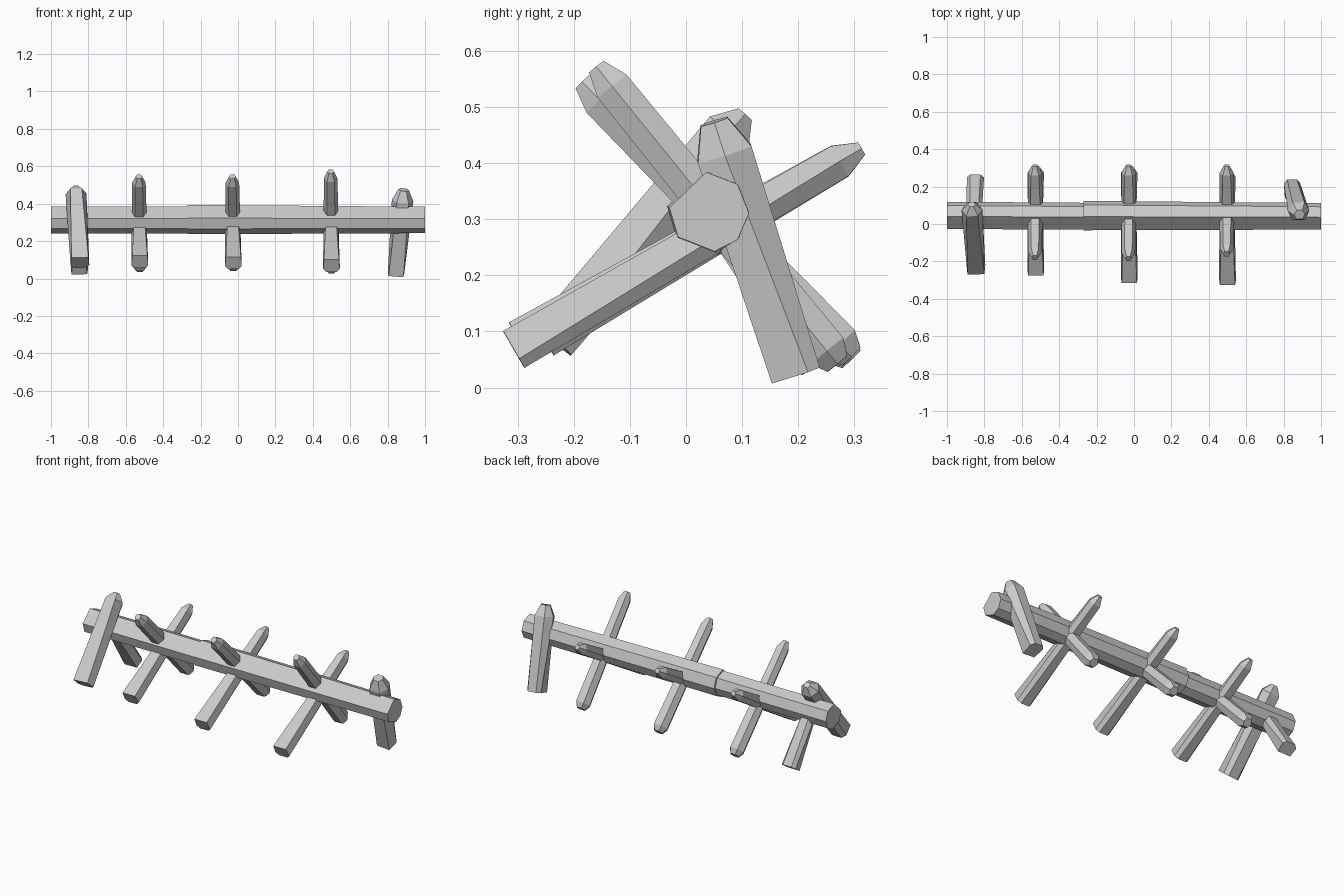
import bpy, bmesh, math
from mathutils import Vector

if "Cube" in bpy.data.objects:
    bpy.data.objects.remove(bpy.data.objects["Cube"])


def loft(name, rings):
    """Skin a list of equal-length point rings and close both ends."""
    bm = bmesh.new()
    vr = [[bm.verts.new(p) for p in r] for r in rings]
    n = len(vr[0])
    for a, b in zip(vr, vr[1:]):
        for i in range(n):
            bm.faces.new((a[i], a[(i + 1) % n], b[(i + 1) % n], b[i]))
    bm.faces.new(vr[0])
    bm.faces.new(vr[-1])
    bmesh.ops.recalc_face_normals(bm, faces=bm.faces)
    me = bpy.data.meshes.new(name)
    bm.to_mesh(me)
    bm.free()
    ob = bpy.data.objects.new(name, me)
    bpy.context.collection.objects.link(ob)
    return ob


# Hewn stake sections: squarish butt, hexagonal shaft
BUTT = [(-.9, -1), (.9, -1), (1, .5), (.6, 1), (-.6, 1), (-1, .5)]
HEX = [(-.55, -1), (.55, -1), (1, 0), (.55, 1), (-.55, 1), (-1, 0)]


def stake(name, a, b, butt, top, tip=.045, nose=.4, butt_tip=0):
    """Stake from a to b; butt and top are (width along x, thickness)."""
    a, b = Vector(a), Vector(b)
    d = (b - a).normalized()
    u = (Vector((1, 0, 0)) - d * d.x).normalized()
    v = d.cross(u)

    def ring(c, sec, size, k=1):
        return [c + u * (x * size[0] * k / 2) + v * (y * size[1] * k / 2) for x, y in sec]

    rings = []
    if butt_tip:
        rings.append(ring(a, HEX, butt, .6))
        rings.append(ring(a + d * butt_tip, HEX, butt))
    else:
        rings.append(ring(a, BUTT, butt))
    if tip:
        rings.append(ring(b - d * tip, HEX, top))
    rings.append(ring(b, HEX, top, nose))
    return loft(name, rings)


# Main log in two overlapping lengths
ANGLES = [94, 44, -2, -44, -82, -141, 174]


def log_ring(x, r, y=.041, z=.313):
    return [(x, y + r * math.cos(math.radians(t)), z + r * math.sin(math.radians(t)))
            for t in ANGLES]


loft("log_left", [log_ring(-1, .073, .046), log_ring(-.2, .072)])
loft("log_right", [log_ring(-.27, .079, .045, .315), log_ring(1, .071)])

# Crossed stakes: x, rising-back butt (y, z), rising-front top and foot (y, z)
for i, (x, butt, top, foot) in enumerate([
        (-.525, (-.255, .09), (-.18, .545), (.295, .05)),
        (-.025, (-.297, .083), (-.185, .545), (.295, .055)),
        (.5, (-.307, .068), (-.16, .572), (.27, .042))]):
    stake(f"back_stake_{i + 1}", (x, *butt), (x - .005, .313, .426), (.09, .076), (.075, .062))
    stake(f"front_stake_{i + 1}", (x, *foot), (x - .005, *top), (.088, .075), (.072, .066),
          butt_tip=.03, nose=.5)

# Splayed legs at the two ends
stake("left_front_leg", (-.845, -.237, .085), (-.868, .105, .487), (.1, .085), (.112, .09), nose=.35)
stake("left_back_leg", (-.848, .235, .042), (-.855, .04, .33), (.092, .07), (.1, .08), tip=0, nose=.8)
stake("right_leg", (.845, .195, .024), (.885, .05, .474), (.088, .09), (.115, .1), tip=.06, nose=.5)
